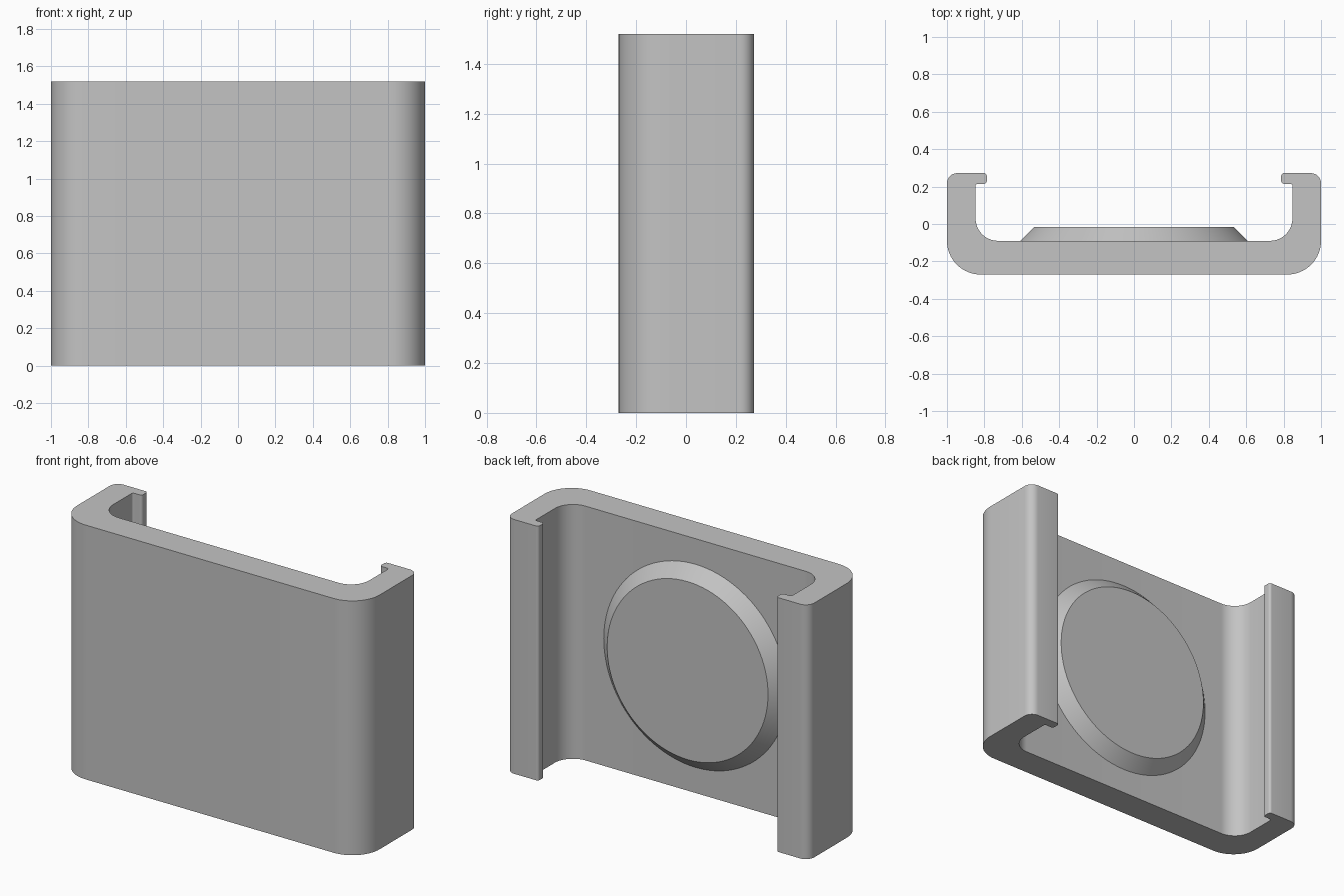
import bpy, bmesh, math
from mathutils import Vector

HEIGHT = 1.52

if "Cube" in bpy.data.objects:
    bpy.data.objects.remove(bpy.data.objects["Cube"], do_unlink=True)

grey = bpy.data.materials.new("plain grey")
grey.use_nodes = True
grey.diffuse_color = (0.55, 0.55, 0.55, 1)
grey.node_tree.nodes["Principled BSDF"].inputs["Base Color"].default_value = grey.diffuse_color


def fillet(corners):
    """Round each (x, y, radius) corner of a closed outline."""
    out = []
    for i, (x, y, r) in enumerate(corners):
        p = Vector((x, y))
        if r == 0:
            out.append(p)
            continue
        a = (Vector(corners[i - 1][:2]) - p).normalized()
        b = (Vector(corners[(i + 1) % len(corners)][:2]) - p).normalized()
        centre = p + (a + b) * r
        steps = 16 if r > 0.1 else 8
        for k in range(steps + 1):
            t = math.pi / 2 * k / steps
            out.append(centre - b * r * math.cos(t) - a * r * math.sin(t))
    return out


def finish(bm, name):
    bmesh.ops.recalc_face_normals(bm, faces=bm.faces)
    mesh = bpy.data.meshes.new(name)
    bm.to_mesh(mesh)
    bm.free()
    mesh.materials.append(grey)
    obj = bpy.data.objects.new(name, mesh)
    bpy.context.collection.objects.link(obj)
    bpy.ops.object.select_all(action="DESELECT")
    obj.select_set(True)
    bpy.context.view_layer.objects.active = obj
    bpy.ops.object.shade_smooth_by_angle(angle=math.radians(30))
    return obj


# Channel: right half of the cross-section, outside then lip then inside
half = [(1, -0.27, 0.18), (1, 0.272, 0.055), (0.787, 0.272, 0.015),
        (0.787, 0.215, 0.015), (0.847, 0.215, 0.012), (0.847, -0.09, 0.12)]
outline = fillet(half + [(-x, y, r) for x, y, r in reversed(half)])
bm = bmesh.new()
section = bm.faces.new([bm.verts.new((p.x, p.y, 0)) for p in outline])
extruded = bmesh.ops.extrude_face_region(bm, geom=[section], use_keep_orig=True)
bmesh.ops.translate(bm, vec=(0, 0, HEIGHT),
                    verts=[g for g in extruded["geom"] if isinstance(g, bmesh.types.BMVert)])
finish(bm, "channel_body")

# Raised round pad with a chamfered rim on the inner face
bm = bmesh.new()
bmesh.ops.create_cone(bm, cap_ends=True, segments=96, radius1=0.607, radius2=0.532, depth=0.075)
pad = finish(bm, "raised_round_pad")
pad.rotation_euler.x = -math.pi / 2
pad.location = (0, -0.0525, HEIGHT / 2)
